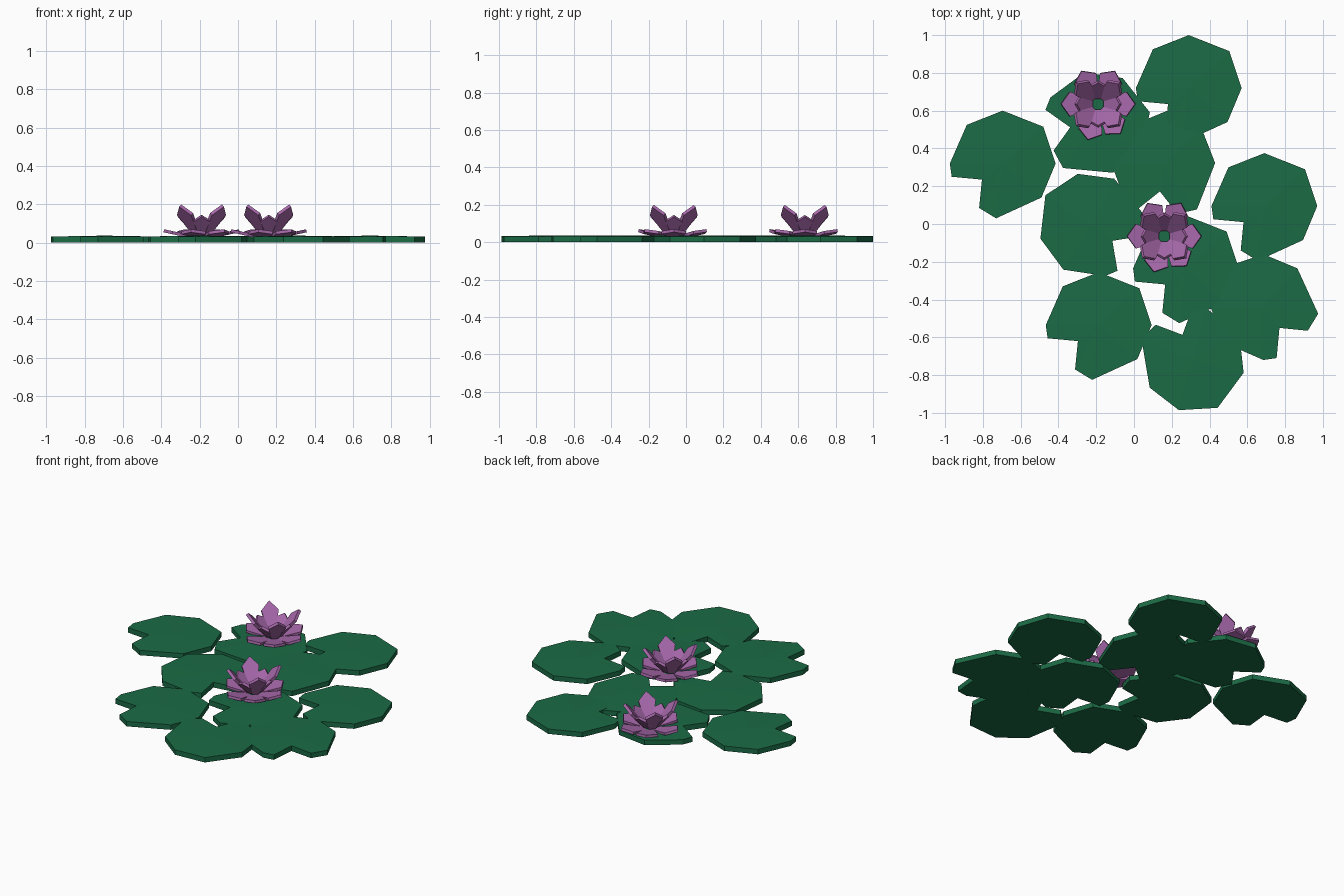
import bpy, bmesh
from math import radians, sin, cos
from mathutils import Vector, Matrix

if "Cube" in bpy.data.objects:
    bpy.data.objects.remove(bpy.data.objects["Cube"])


def material(name, color):
    m = bpy.data.materials.new(name)
    m.diffuse_color = color
    m.use_nodes = True
    m.node_tree.nodes["Principled BSDF"].inputs["Base Color"].default_value = m.diffuse_color
    return m


GREEN = material("pad_green", (0.011, 0.147, 0.06, 1))
PURPLE = material("petal_purple", (0.39, 0.14, 0.41, 1))


def finish(bm, name, mat):
    bmesh.ops.recalc_face_normals(bm, faces=bm.faces)
    me = bpy.data.meshes.new(name)
    bm.to_mesh(me)
    bm.free()
    me.materials.append(mat)
    ob = bpy.data.objects.new(name, me)
    bpy.context.collection.objects.link(ob)
    return ob


# Lily pad: notched octagon, slightly domed on top
PAD = [(0, .28), (-.19, .205), (-.28, .0), (-.27, -.07), (-.11, -.085),
       (-.125, -.235), (-.035, -.29), (.205, -.18), (.28, 0), (.215, .195)]
NOTCH = 4


def lily_pad(name, x, y, turn):
    bm = bmesh.new()
    low = [bm.verts.new((px, py, 0)) for px, py in PAD]
    top = [bm.verts.new((px, py, .035 if i == NOTCH else .032))
           for i, (px, py) in enumerate(PAD)]
    peak = bm.verts.new((0, 0, .037))
    bm.faces.new(low)
    for i in range(len(PAD)):
        j = (i + 1) % len(PAD)
        bm.faces.new((low[i], low[j], top[j], top[i]))
        bm.faces.new((top[i], top[j], peak))
    bm.transform(Matrix.Translation((x, y, 0)) @ Matrix.Rotation(radians(turn), 4, 'Z'))
    finish(bm, name, GREEN)


PADS = [(.29, .72, 0), (-.695, .32, 0), (.69, .095, 0), (-.187, -.535, 0),
        (.275, -.235, 0), (.685, -.44, 90), (.31, -.715, -105),
        (-.225, -.005, 105), (.157, .31, 44), (-.2, .53, -30)]
for i, p in enumerate(PADS):
    lily_pad(f"lily_pad_{i + 1}", *p)


# Petal: thick pointed pentagon leaning outward from the flower axis
def petal(bm, angle, r0, z0, r1, z1, width, thick):
    a = radians(angle)
    out, side = Vector((cos(a), sin(a), 0)), Vector((-sin(a), cos(a), 0))
    base = out * r0 + Vector((0, 0, z0))
    run = out * r1 + Vector((0, 0, z1)) - base
    normal = side.cross(run).normalized() * thick
    shape = [(0, -.4), (.7, -1), (1, 0), (.7, 1), (0, .4)]
    front = [bm.verts.new(base + run * t + side * s * width) for t, s in shape]
    back = [bm.verts.new(v.co + normal) for v in front]
    bm.faces.new(front)
    bm.faces.new(back[::-1])
    for i in range(5):
        j = (i + 1) % 5
        bm.faces.new((front[i], front[j], back[j], back[i]))


def flower(name, x, y):
    bm = bmesh.new()
    # Low spreading ring
    for a in (0, 63, 117, 180, 254, 307):
        petal(bm, a, .04, .036, .195, .07, .065, .016)
    # Four tall petals
    for a in (45, 135, 225, 315):
        petal(bm, a, .045, .04, .165, .188, .052, -.018)
    # Shorter petals between them
    for a in (0, 90, 180, 270):
        petal(bm, a, .04, .04, .125, .135, .045, -.016)
    ob = finish(bm, name, PURPLE)
    ob.location = (x, y, 0)


flower("flower_front", .16, -.065)
flower("flower_back", -.19, .635)
